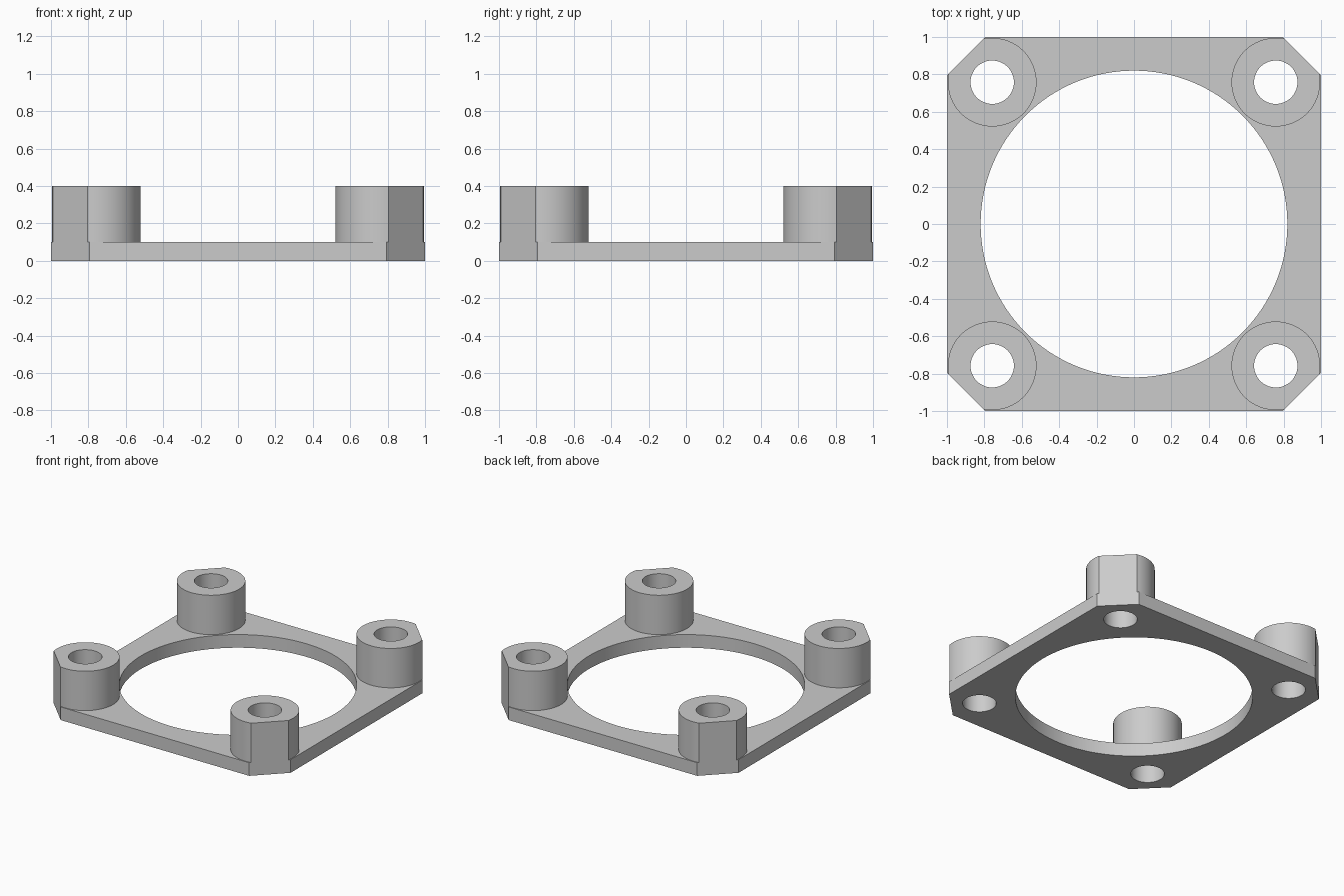
import bpy, bmesh, math
from mathutils import Vector

cube = bpy.data.objects.get("Cube")
if cube:
    bpy.data.objects.remove(cube, do_unlink=True)

PLATE_TOP, POST_TOP = 0.1, 0.4
CHAMFER = 0.795            # where the cut corners begin on each side
BORE_R = 0.82
POST_POS, POST_R, HOLE_R = 0.758, 0.237, 0.116
CORNERS = [(1, 1), (-1, 1), (-1, -1), (1, -1)]

grey = bpy.data.materials.new("plain grey")
grey.use_nodes = True
grey.diffuse_color = (0.6, 0.6, 0.6, 1)
grey.node_tree.nodes["Principled BSDF"].inputs["Base Color"].default_value = (0.6, 0.6, 0.6, 1)


def arc(cx, cy, r, start, sweep, count):
    """Points along an arc, leaving out the end point of a full circle."""
    steps = count if sweep >= math.tau else count - 1
    return [(cx + r * math.cos(start + sweep * i / steps),
             cy + r * math.sin(start + sweep * i / steps)) for i in range(count)]


def extruded_profile(name, loops, z0, z1):
    """Fill an outline with holes and raise it into a closed solid."""
    bm = bmesh.new()
    for loop in loops:
        verts = [bm.verts.new((x, y, z0)) for x, y in loop]
        for a, b in zip(verts, verts[1:] + verts[:1]):
            bm.edges.new((a, b))
    bmesh.ops.triangle_fill(bm, use_beauty=True, edges=bm.edges[:], normal=Vector((0, 0, 1)))
    raised = bmesh.ops.extrude_face_region(bm, geom=bm.faces[:], use_keep_orig=True)
    bmesh.ops.translate(bm, vec=(0, 0, z1 - z0),
                        verts=[g for g in raised["geom"] if isinstance(g, bmesh.types.BMVert)])
    bmesh.ops.recalc_face_normals(bm, faces=bm.faces[:])
    mesh = bpy.data.meshes.new(name)
    bm.to_mesh(mesh)
    bm.free()
    mesh.materials.append(grey)
    obj = bpy.data.objects.new(name, mesh)
    bpy.context.collection.objects.link(obj)
    bpy.ops.object.select_all(action="DESELECT")
    obj.select_set(True)
    bpy.context.view_layer.objects.active = obj
    bpy.ops.object.shade_smooth_by_angle(angle=math.radians(25))


def screw_hole(sx, sy):
    return arc(sx * POST_POS, sy * POST_POS, HOLE_R, 0, math.tau, 48)


# Base plate: square with cut corners, large bore and four screw holes
outline = []
for sx, sy in CORNERS:
    ends = [(sx, sy * CHAMFER), (sx * CHAMFER, sy)]
    outline += ends if sx * sy > 0 else ends[::-1]
bore = arc(0, 0, BORE_R, 0, math.tau, 128)
extruded_profile("base_plate", [outline, bore] + [screw_hole(*c) for c in CORNERS], 0, PLATE_TOP)

# Corner posts: hollow round bosses, flattened along the cut corners
flat_distance = (1 + CHAMFER - 2 * POST_POS) / math.sqrt(2)
half_flat = math.acos(flat_distance / POST_R)
names = ["back_left_post", "back_right_post", "front_right_post", "front_left_post"]
for name, (sx, sy) in zip(names, CORNERS):
    outward = math.atan2(sy, sx)
    rim = arc(sx * POST_POS, sy * POST_POS, POST_R,
              outward + half_flat, math.tau - 2 * half_flat, 56)
    extruded_profile(name, [rim, screw_hole(sx, sy)], PLATE_TOP, POST_TOP)
